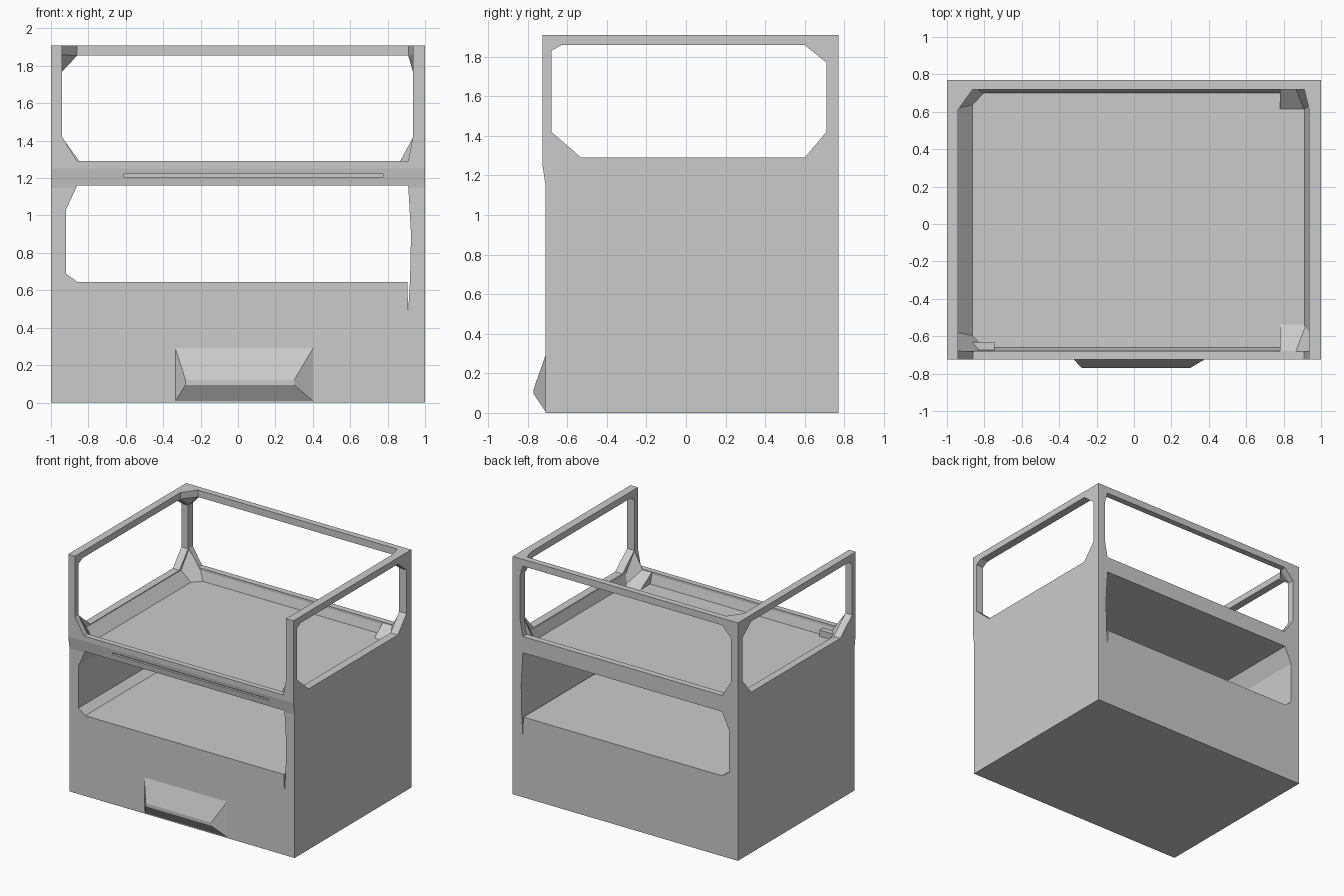
import bpy, bmesh
from mathutils import Vector

if "Cube" in bpy.data.objects:
    bpy.data.objects.remove(bpy.data.objects["Cube"])


def finish(name, bm):
    bmesh.ops.recalc_face_normals(bm, faces=bm.faces)
    me = bpy.data.meshes.new(name)
    bm.to_mesh(me)
    bm.free()
    ob = bpy.data.objects.new(name, me)
    bpy.context.collection.objects.link(ob)
    return ob


def prism(name, profile, axis, a, b):
    """Extrude a profile along x (profile = y,z) or along y (profile = x,z)."""
    bm = bmesh.new()
    place = (lambda p: (a, *p)) if axis == 'x' else (lambda p: (p[0], a, p[1]))
    face = bm.faces.new([bm.verts.new(place(p)) for p in profile])
    new = bmesh.ops.extrude_face_region(bm, geom=[face])['geom']
    move = Vector((b - a, 0, 0)) if axis == 'x' else Vector((0, b - a, 0))
    bmesh.ops.translate(bm, verts=[v for v in new if isinstance(v, bmesh.types.BMVert)], vec=move)
    return finish(name, bm)


def box(name, x, y, z):
    return prism(name, [(x[0], z[0]), (x[1], z[0]), (x[1], z[1]), (x[0], z[1])], 'y', *y)


def hull(name, points):
    bm = bmesh.new()
    for p in points:
        bm.verts.new(p)
    bmesh.ops.convex_hull(bm, input=bm.verts)
    return finish(name, bm)


def cut(target, cutter):
    cutter.hide_render = True
    mod = target.modifiers.new('cut', 'BOOLEAN')
    mod.operation, mod.solver, mod.object = 'DIFFERENCE', 'EXACT', cutter
    bpy.context.view_layer.objects.active = target
    bpy.ops.object.modifier_apply(modifier=mod.name)
    bpy.data.objects.remove(cutter)


# Main cabinet; front face leans out very slightly at the deck
body = prism('cabinet_body', [(-0.71, 0), (0.77, 0), (0.77, 1.91), (-0.725, 1.91),
                              (-0.725, 1.25), (-0.71, 1.15)], 'x', -1, 1)

# Open lower compartment running front to back, with a narrow gap at its right
cut(body, prism('lower_opening', [
    (-0.92, 0.69), (-0.86, 0.645), (0.905, 0.645), (0.91, 0.49), (0.92, 0.66),
    (0.925, 0.9), (0.91, 1.16), (-0.86, 1.16), (-0.92, 1.03)], 'y', -1, 1))

# Upper tray, open to the sky
cut(body, box('tray_space', (-0.94, 0.935), (-0.68, 0.72), (1.2, 2.1)))

# Rear window and open front above the tray
sill = [(-0.86, 1.29), (0.91, 1.29), (0.935, 1.42)]
cut(body, prism('rear_window', sill + [(0.935, 1.77), (0.91, 1.855), (-0.86, 1.855),
                                       (-0.94, 1.77), (-0.94, 1.42)], 'y', 0.6, 1))
cut(body, prism('front_gap', sill + [(0.935, 2.1), (-0.94, 2.1), (-0.94, 1.42)], 'y', -1, -0.6))

# Side windows
side = [(-0.53, 1.29), (0.6, 1.29), (0.71, 1.42), (0.71, 1.77), (0.6, 1.858),
        (-0.63, 1.858), (-0.68, 1.83), (-0.68, 1.42)]
cut(body, prism('side_windows', side, 'x', -1.2, 1.2))

# Thin slot across the front rim
cut(body, box('rim_slot', (-0.61, 0.775), (-1, -0.7), (1.207, 1.221)))

# Sloped inner edges of the tray
prism('tray_slope_left', [(-0.945, 1.29), (-0.945, 1.195), (-0.86, 1.195)], 'y', -0.69, 0.73)
prism('tray_slope_right', [(0.94, 1.29), (0.94, 1.195), (0.91, 1.195)], 'y', -0.69, 0.73)
prism('tray_slope_back', [(0.725, 1.29), (0.725, 1.195), (0.70, 1.195)], 'x', -0.95, 0.95)
prism('tray_slope_front', [(-0.685, 1.29), (-0.685, 1.195), (-0.66, 1.195)], 'x', -0.95, 0.95)


# Corner gussets at the foot of each post
def gusset(name, x, y, dx, dy, z0, z1):
    hull(name, [(x, y, z0), (x + dx, y, z0), (x, y + dy, z0), (x, y, z1)])


gusset('gusset_back_left', -0.942, 0.722, 0.16, -0.17, 1.198, 1.42)
gusset('gusset_front_left', -0.942, -0.682, 0.16, 0.17, 1.198, 1.42)
gusset('gusset_back_right', 0.937, 0.722, -0.12, -0.14, 1.198, 1.42)
gusset('gusset_front_right', 0.937, -0.682, -0.12, 0.17, 1.198, 1.42)
for name, x, dx in (('left', -0.942, 0.082), ('right', 0.937, -0.027)):
    hull('rail_corner_' + name, [
        (x, 0.722, 1.91), (x + dx, 0.722, 1.91), (x, 0.61, 1.91), (x, 0.722, 1.77),
        (x + dx, 0.722, 1.855), (x, 0.61, 1.858)])

# Blocks resting in the tray corners
box('tray_block_front', (-0.86, -0.745), (-0.68, -0.63), (1.195, 1.25))
for name, y0, y1 in (('back', 0.72, 0.61), ('front', -0.68, -0.53)):
    hull('tray_block_right_' + name, [(x, y, z) for x in (0.78, 0.92)
                                      for y, z in ((y0, 1.195), (y1, 1.195), (y0, 1.285))])

# Sloped bumper on the front
hull('front_bumper', [(x, -0.705, z) for x in (-0.34, 0.41) for z in (0, 0.305)] +
     [(x, -0.77, z) for x in (-0.28, 0.30) for z in (0.095, 0.12)])
